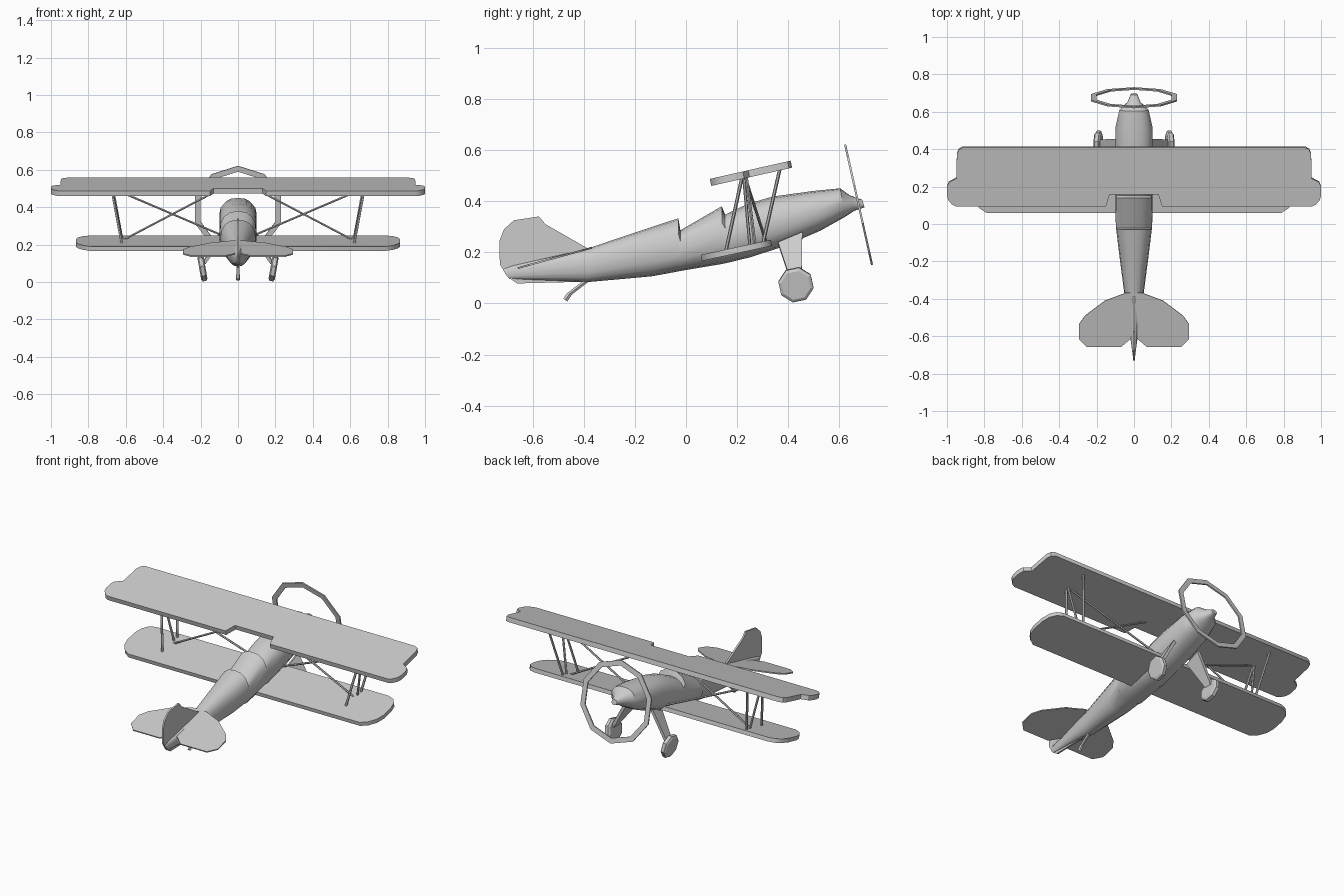
import bpy, bmesh, math
from mathutils import Vector, Matrix

if "Cube" in bpy.data.objects:
    bpy.data.objects.remove(bpy.data.objects["Cube"])


def make(name, verts, faces, smooth=None):
    me = bpy.data.meshes.new(name)
    me.from_pydata([tuple(v) for v in verts], [], faces)
    bm = bmesh.new()
    bm.from_mesh(me)
    bmesh.ops.recalc_face_normals(bm, faces=bm.faces)
    bm.to_mesh(me)
    bm.free()
    ob = bpy.data.objects.new(name, me)
    bpy.context.collection.objects.link(ob)
    if smooth:
        bpy.ops.object.select_all(action='DESELECT')
        ob.select_set(True)
        bpy.context.view_layer.objects.active = ob
        bpy.ops.object.shade_smooth_by_angle(angle=math.radians(smooth))
    return ob


def loft(name, rings, smooth=None):
    n = len(rings[0])
    verts = [v for r in rings for v in r]
    faces = [(i * n + j, i * n + (j + 1) % n, (i + 1) * n + (j + 1) % n, (i + 1) * n + j)
             for i in range(len(rings) - 1) for j in range(n)]
    faces += [tuple(range(n)), tuple(range((len(rings) - 1) * n, len(rings) * n))]
    return make(name, verts, faces, smooth)


def slab(name, outline, normal, thick, smooth=None):
    off = Vector(normal).normalized() * thick / 2
    pts = [Vector(p) for p in outline]
    return loft(name, [[p - off for p in pts], [p + off for p in pts]], smooth)


def wing(name, half, y0, z0, slope, thick, smooth=None):
    # half outline in plan (x, y), mirrored and tilted to the nose-up stance
    plan = half + [(-x, y) for x, y in reversed(half)]
    pts = [(x, y, z0 + slope * (y - y0)) for x, y in plan]
    return slab(name, pts, (0, -slope, 1), thick, smooth)


def rod(name, a, b, r, sides=6):
    a, b = Vector(a), Vector(b)
    q = (b - a).to_track_quat('Z', 'Y')
    circle = [q @ Vector((r * math.cos(t), r * math.sin(t), 0))
              for t in (2 * math.pi * k / sides for k in range(sides))]
    return loft(name, [[a + c for c in circle], [b + c for c in circle]])


# Fuselage with two stepped cockpits: top y, z, bottom y, z, half width
sections = [
    (-.72, .14, -.69, .095, .006), (-.384, .215, -.387, .083, .05),
    (-.13, .30, -.133, .106, .083), (-.03, .333, -.03, .125, .095),
    (-.022, .286, -.022, .127, .097), (.14, .38, .14, .154, .1),
    (.153, .347, .155, .157, .1), (.243, .39, .25, .18, .1),
    (.34, .418, .38, .222, .1), (.5, .44, .525, .284, .1),
    (.603, .45, .62, .337, .078), (.64, .423, .658, .362, .036),
    (.69, .405, .698, .375, .018),
]
rings = []
for ty, tz, by, bz, hw in sections:
    top, bot = Vector((0, ty, tz)), Vector((0, by, bz))
    mid, up = (top + bot) / 2, (top - bot) / 2
    ring = []
    for k in range(16):
        c, s = math.cos(k * math.pi / 8), math.sin(k * math.pi / 8)
        c = math.copysign(abs(c) ** .85, c)
        s = math.copysign(abs(s) ** .85, s)
        ring.append(mid + Vector((hw * c, 0, 0)) + up * s)
    rings.append(ring)
loft("fuselage", rings, 35)

# Wings
wing("upper_wing", [(.13, .16), (.15, .096), (.95, .096), (.973, .107), (.993, .13),
                    (1, .155), (1, .2), (.99, .225), (.95, .246), (.947, .375),
                    (.937, .4), (.915, .412)], .1, .474, .226, .028, 35)
wing("lower_wing", [(.785, .06), (.825, .085), (.855, .125), (.867, .17), (.867, .24),
                    (.855, .29), (.83, .32), (.79, .335)], .06, .178, .215, .024, 35)

# Tail surfaces
wing("tailplane", [(.02, -.615), (.07, -.658), (.25, -.658), (.294, -.615), (.294, -.535),
                   (.262, -.49), (.155, -.41), (.043, -.368)], -.658, .138, .275, .007)
fin = [(-.384, .215), (-.55, .31), (-.575, .34), (-.673, .325), (-.712, .29), (-.73, .243),
       (-.728, .153), (-.70, .105), (-.66, .078), (-.387, .085)]
slab("tail_fin", [(0, y, z) for y, z in fin], (1, 0, 0), .01)

# Tail skid
rod("tail_skid", (0, -.387, .09), (0, -.465, .03), .009)
rod("skid_foot", (0, -.455, .038), (0, -.472, .013), .011)

# Propeller ring
tilt = Matrix.Rotation(math.radians(12.6), 3, 'X')
hub = Vector((0, .675, .386))
verts, faces = [], []
for k in range(10):
    a = k * math.pi / 5
    for r, y in ((.241, -.004), (.241, .004), (.21, .004), (.21, -.004)):
        verts.append(hub + tilt @ Vector((r * math.sin(a), y, r * math.cos(a))))
    for j in range(4):
        n = (k + 1) % 10
        faces.append((k * 4 + j, k * 4 + (j + 1) % 4, n * 4 + (j + 1) % 4, n * 4 + j))
make("propeller_ring", verts, faces)

for side, sx in (("left", -1), ("right", 1)):
    # Outer wing struts
    for i, (yt, zt, yb, zb) in enumerate([(.22, .497, .155, .2), (.235, .5, .27, .225),
                                          (.368, .53, .3, .23)]):
        rod(f"{side}_wing_strut_{i + 1}", (sx * .675, yt, zt), (sx * .62, yb, zb), .007)
    # Crossed bracing
    rod(f"{side}_brace_up", (sx * .62, .25, .222), (sx * .09, .225, .5), .006)
    rod(f"{side}_brace_down", (sx * .665, .23, .498), (sx * .085, .31, .25), .006)

    # Tapered landing leg
    top = [(.085, .36, .235), (.085, .455, .275)]
    bottom = [(.182, .452, .10), (.182, .405, .10)]
    slab(f"{side}_landing_leg", [(sx * x, y, z) for x, y, z in top + bottom],
         (sx * .84, 0, .54), .018)

    # Eight-sided wheel, leaning outward at the top
    lean = Matrix.Rotation(sx * math.radians(10), 3, 'Y')
    c = Vector((sx * .19, .43, .073))
    faces8 = []
    for dx, r in ((-.017, .058), (-.01, .07), (.01, .07), (.017, .058)):
        faces8.append([c + lean @ Vector((dx, r * math.cos(a), r * math.sin(a)))
                       for a in (math.radians(35 + 45 * k) for k in range(8))])
    loft(f"{side}_wheel", faces8)
